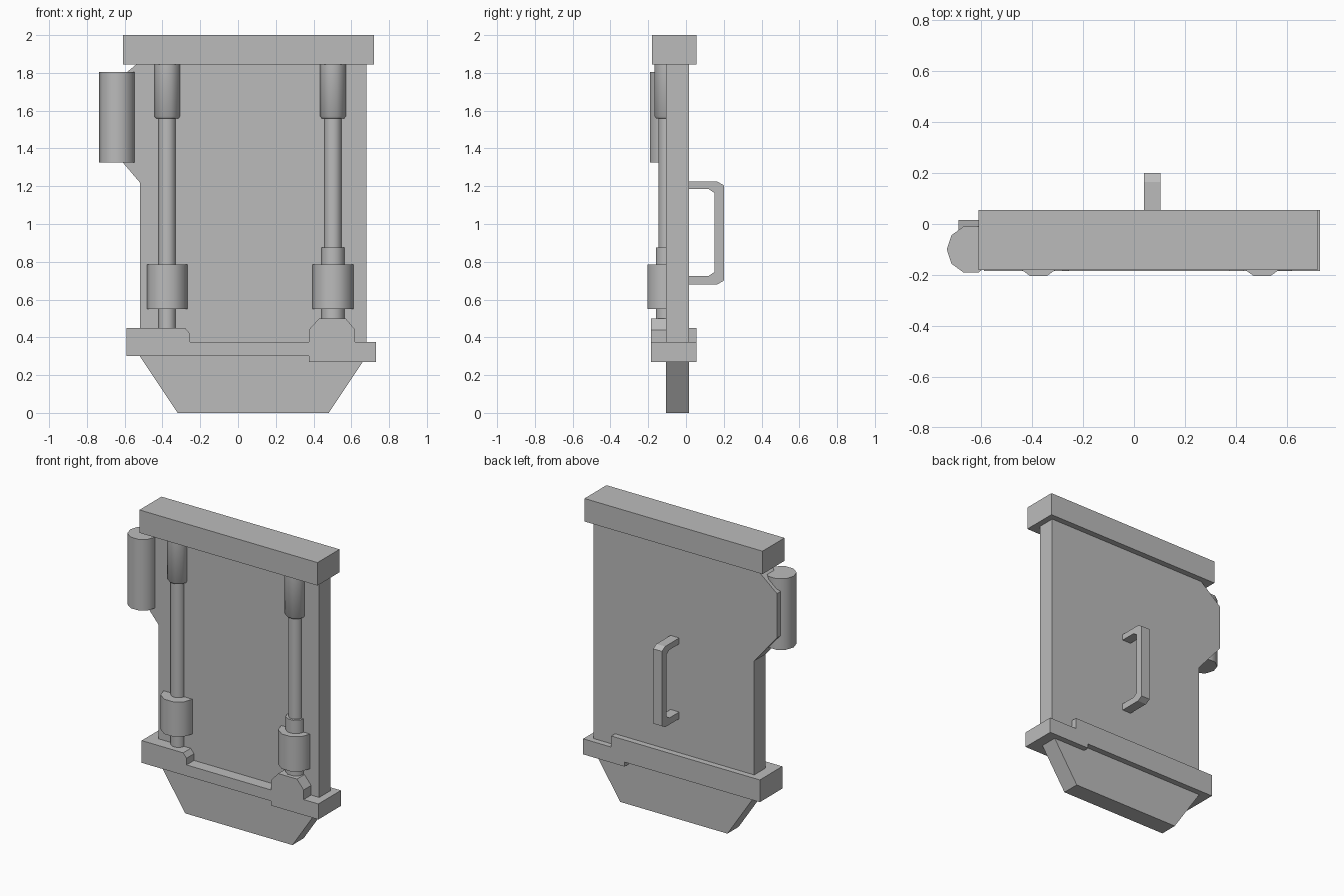
import bpy, bmesh, math

if "Cube" in bpy.data.objects:
    bpy.data.objects.remove(bpy.data.objects["Cube"])

grey = bpy.data.materials.new("plain grey")
grey.diffuse_color = (0.5, 0.5, 0.5, 1)
grey.use_nodes = True
grey.node_tree.nodes["Principled BSDF"].inputs["Base Color"].default_value = grey.diffuse_color


def finish(name, bm, smooth=False):
    bmesh.ops.recalc_face_normals(bm, faces=bm.faces)
    mesh = bpy.data.meshes.new(name)
    bm.to_mesh(mesh)
    bm.free()
    mesh.materials.append(grey)
    ob = bpy.data.objects.new(name, mesh)
    bpy.context.collection.objects.link(ob)
    if smooth:
        bpy.ops.object.select_all(action='DESELECT')
        ob.select_set(True)
        bpy.context.view_layer.objects.active = ob
        bpy.ops.object.shade_smooth_by_angle(angle=math.radians(40))
    return ob


def extrude(name, outline, a, b, axis='y'):
    """Extrude an (x,z) outline along y, or a (y,z) outline along x."""
    bm = bmesh.new()
    place = (lambda p: (p[0], a, p[1])) if axis == 'y' else (lambda p: (a, p[0], p[1]))
    face = bm.faces.new([bm.verts.new(place(p)) for p in outline])
    new = bmesh.ops.extrude_face_region(bm, geom=[face])['geom']
    move = (0, b - a, 0) if axis == 'y' else (b - a, 0, 0)
    bmesh.ops.translate(bm, vec=move, verts=[v for v in new if isinstance(v, bmesh.types.BMVert)])
    finish(name, bm)


def lathe(name, x, profile, y=-0.1, sides=10):
    """Stack ten-sided rings given as (radius, z), bottom to top."""
    bm = bmesh.new()
    rings = [[bm.verts.new((x + r * math.cos(math.tau * i / sides),
                            y + r * math.sin(math.tau * i / sides), z))
              for i in range(sides)] for r, z in profile]
    for lo, hi in zip(rings, rings[1:]):
        for i in range(sides):
            j = (i + 1) % sides
            bm.faces.new((lo[i], lo[j], hi[j], hi[i]))
    bm.faces.new(rings[0])
    bm.faces.new(rings[-1])
    finish(name, bm, True)


# Main panel with tapered foot and side bump
extrude("panel", [(-0.32, 0), (0.48, 0), (0.68, 0.3), (0.68, 1.9), (-0.52, 1.9),
                  (-0.52, 1.86), (-0.69, 1.72), (-0.69, 1.42), (-0.52, 1.22),
                  (-0.52, 0.3)], -0.105, 0.015)

# Top beam
extrude("top_beam", [(-0.61, 1.845), (0.72, 1.845), (0.72, 2), (-0.61, 2)], -0.18, 0.055)

# Lower clamp, front and back halves meeting inside the panel
extrude("clamp_front", [(-0.59, 0.3), (0.375, 0.3), (0.375, 0.27), (0.73, 0.27),
                        (0.73, 0.375), (0.62, 0.375), (0.62, 0.44), (0.57, 0.5),
                        (0.43, 0.5), (0.375, 0.44), (0.375, 0.375), (-0.255, 0.375),
                        (-0.255, 0.42), (-0.28, 0.45), (-0.59, 0.45)], -0.185, -0.09)
extrude("clamp_back", [(-0.59, 0.3), (0.42, 0.3), (0.42, 0.27), (0.73, 0.27),
                       (0.73, 0.375), (0.52, 0.375), (0.52, 0.45), (-0.59, 0.45)],
        -0.09, 0.055)

# Rods with upper sleeves and lower collars
for side, x in (("left", -0.375), ("right", 0.503)):
    lathe(side + "_rod", x, [(0.047, 0.4), (0.047, 1.6)])
    lathe(side + "_sleeve", x, [(0.06, 1.558), (0.07, 1.57), (0.07, 1.86)])
    lathe(side + "_collar", x, [(0.109, 0.55), (0.109, 0.785)])
lathe("right_inner_collar", 0.503, [(0.063, 0.45), (0.063, 0.875)])

# Side canister
lathe("canister", -0.64, [(0.095, 1.325), (0.095, 1.805)])

# Back handle
extrude("handle", [(0.01, 1.225), (0.165, 1.225), (0.2, 1.205), (0.2, 0.7), (0.165, 0.68),
                   (0.01, 0.68), (0.01, 0.725), (0.12, 0.725), (0.15, 0.745),
                   (0.15, 1.165), (0.12, 1.185), (0.01, 1.185)], 0.04, 0.105, 'x')
